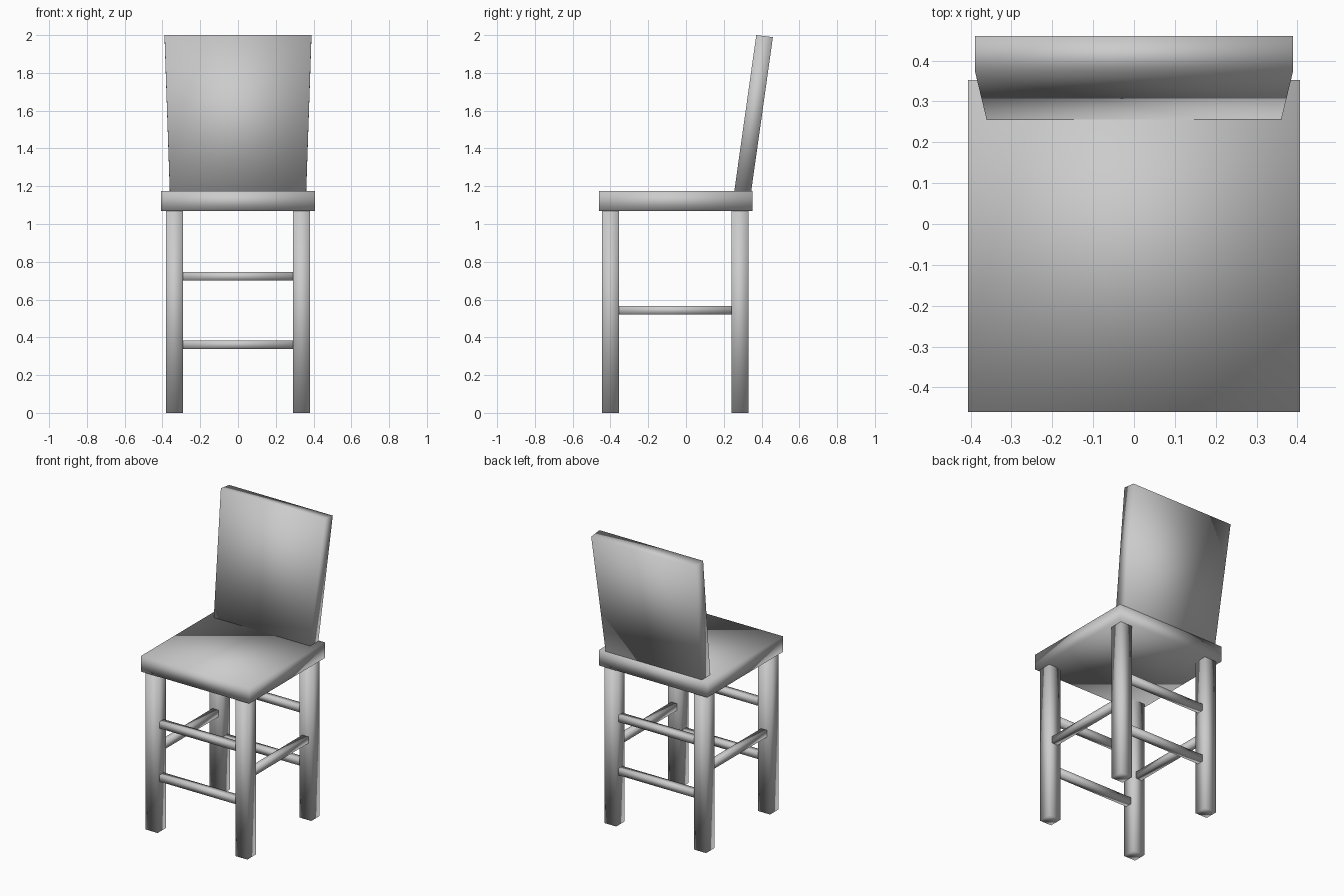
import bpy

if "Cube" in bpy.data.objects:
    bpy.data.objects.remove(bpy.data.objects["Cube"])

# One plain grey for the whole chair
grey = bpy.data.materials.new("plain grey")
grey.diffuse_color = (0.6, 0.6, 0.6, 1)
grey.use_nodes = True
grey.node_tree.nodes["Principled BSDF"].inputs["Base Color"].default_value = grey.diffuse_color


def hexahedron(name, bottom, top):
    """Smooth-shaded block; each end is (half-width pair, front (y, z), back (y, z))."""
    verts = []
    for (x0, x1), front, back in (bottom, top):
        verts += [(x0, *front), (x1, *front), (x1, *back), (x0, *back)]
    faces = [(3, 2, 1, 0), (4, 5, 6, 7)]
    faces += [(i, (i + 1) % 4, (i + 1) % 4 + 4, i + 4) for i in range(4)]
    mesh = bpy.data.meshes.new(name)
    mesh.from_pydata(verts, [], faces)
    mesh.materials.append(grey)
    mesh.shade_smooth()
    obj = bpy.data.objects.new(name, mesh)
    bpy.context.collection.objects.link(obj)
    return obj


def box(name, x, y, z):
    return hexahedron(name, (x, (y[0], z[0]), (y[1], z[0])),
                      (x, (y[0], z[1]), (y[1], z[1])))


LEG = 0.045          # half thickness of a leg
RUNG = 0.0225        # half thickness of a rung
LEG_X = 0.337
SEAT_Z = (1.07, 1.175)
ROWS = {"front": -0.4, "back": 0.285}
SIDES = {"left": -LEG_X, "right": LEG_X}

# Seat
box("seat", (-0.407, 0.407), (-0.46, 0.352), SEAT_Z)

# Backrest: leans back and widens towards the top
hexahedron("backrest",
           ((-0.361, 0.361), (0.256, 1.175), (0.344, 1.165)),
           ((-0.389, 0.389), (0.372, 2.0), (0.46, 1.989)))

# Legs
for row, y in ROWS.items():
    for side, x in SIDES.items():
        box(f"{row}_{side}_leg", (x - LEG, x + LEG), (y - LEG, y + LEG), (0, SEAT_Z[0]))

# Front and back rungs, two each
for row, y in ROWS.items():
    for level, z in (("lower", 0.362), ("upper", 0.723)):
        box(f"{row}_{level}_rung", (-LEG_X + LEG, LEG_X - LEG),
            (y - RUNG, y + RUNG), (z - RUNG, z + RUNG))

# Side rungs, one each
for side, x in SIDES.items():
    box(f"{side}_rung", (x - RUNG, x + RUNG),
        (ROWS["front"] + LEG, ROWS["back"] - LEG), (0.543 - RUNG, 0.543 + RUNG))
